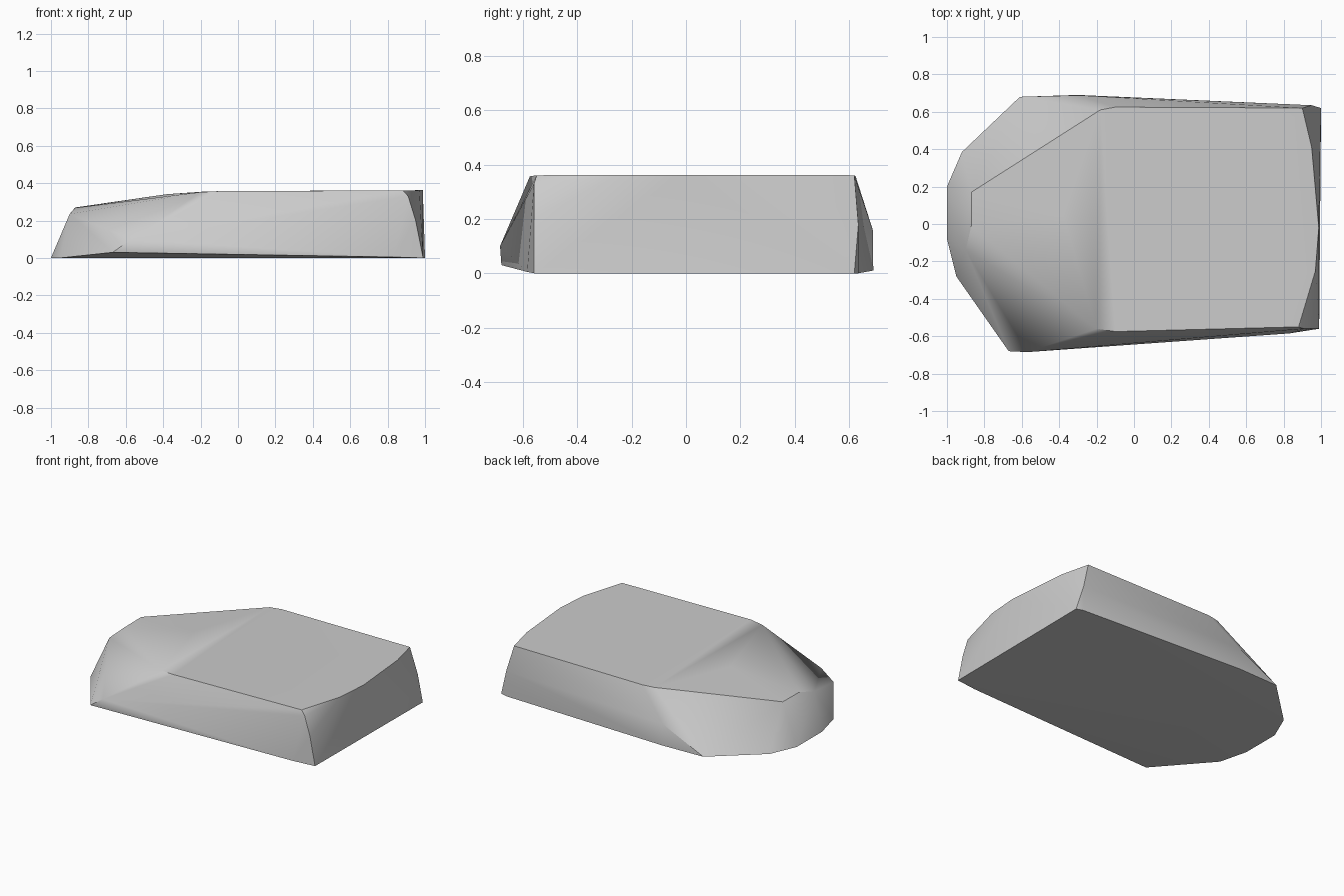
import bpy, bmesh, math

cube = bpy.data.objects.get("Cube")
if cube:
    bpy.data.objects.remove(cube, do_unlink=True)

# Stone colour
stone = bpy.data.materials.new("stone_grey")
stone.use_nodes = True
grey = (0.6, 0.6, 0.6, 1)
stone.diffuse_color = grey
stone.node_tree.nodes["Principled BSDF"].inputs["Base Color"].default_value = grey

# Corner points of the chipped slab, by level
base = [(-1, 0.2, 0), (-1, -0.08, 0), (-0.95, -0.28, 0), (-0.67, -0.68, 0.03),
        (0.83, -0.585, 0.005), (0.99, -0.56, 0), (1, 0.62, 0), (0.95, 0.635, 0),
        (-0.3, 0.69, 0.01), (-0.61, 0.68, 0.01), (-0.92, 0.385, 0)]
sides = [(-0.57, -0.685, 0.1), (-0.3, 0.688, 0.16), (0.95, -0.56, 0.2),
         (0.91, -0.56, 0.33), (0.95, 0.635, 0.18)]
top = [(-0.87, 0.17, 0.27), (-0.87, -0.01, 0.268), (-0.9, -0.14, 0.235),
       (-0.38, 0.05, 0.341), (-0.2, -0.56, 0.352), (-0.1, -0.575, 0.357),
       (0.88, -0.55, 0.361), (0.97, -0.25, 0.362), (0.988, -0.02, 0.362),
       (0.95, 0.41, 0.362), (0.9, 0.62, 0.361), (-0.1, 0.625, 0.357),
       (-0.18, 0.61, 0.355)]

# Wrap the points in one convex stone
bm = bmesh.new()
for p in base + sides + top:
    bm.verts.new(p)
hull = bmesh.ops.convex_hull(bm, input=bm.verts[:])
loose = [v for v in bm.verts if not v.link_faces]
bmesh.ops.delete(bm, geom=loose, context='VERTS')
bmesh.ops.dissolve_limit(bm, angle_limit=math.radians(1),
                         verts=bm.verts[:], edges=bm.edges[:])
bmesh.ops.recalc_face_normals(bm, faces=bm.faces[:])
mesh = bpy.data.meshes.new("flat_stone")
bm.to_mesh(mesh)
bm.free()
mesh.materials.append(stone)
rock = bpy.data.objects.new("flat_stone", mesh)
bpy.context.collection.objects.link(rock)

# Soft worn facets with crisp outer edges
bpy.ops.object.select_all(action='DESELECT')
rock.select_set(True)
bpy.context.view_layer.objects.active = rock
bpy.ops.object.shade_smooth_by_angle(angle=math.radians(30))
